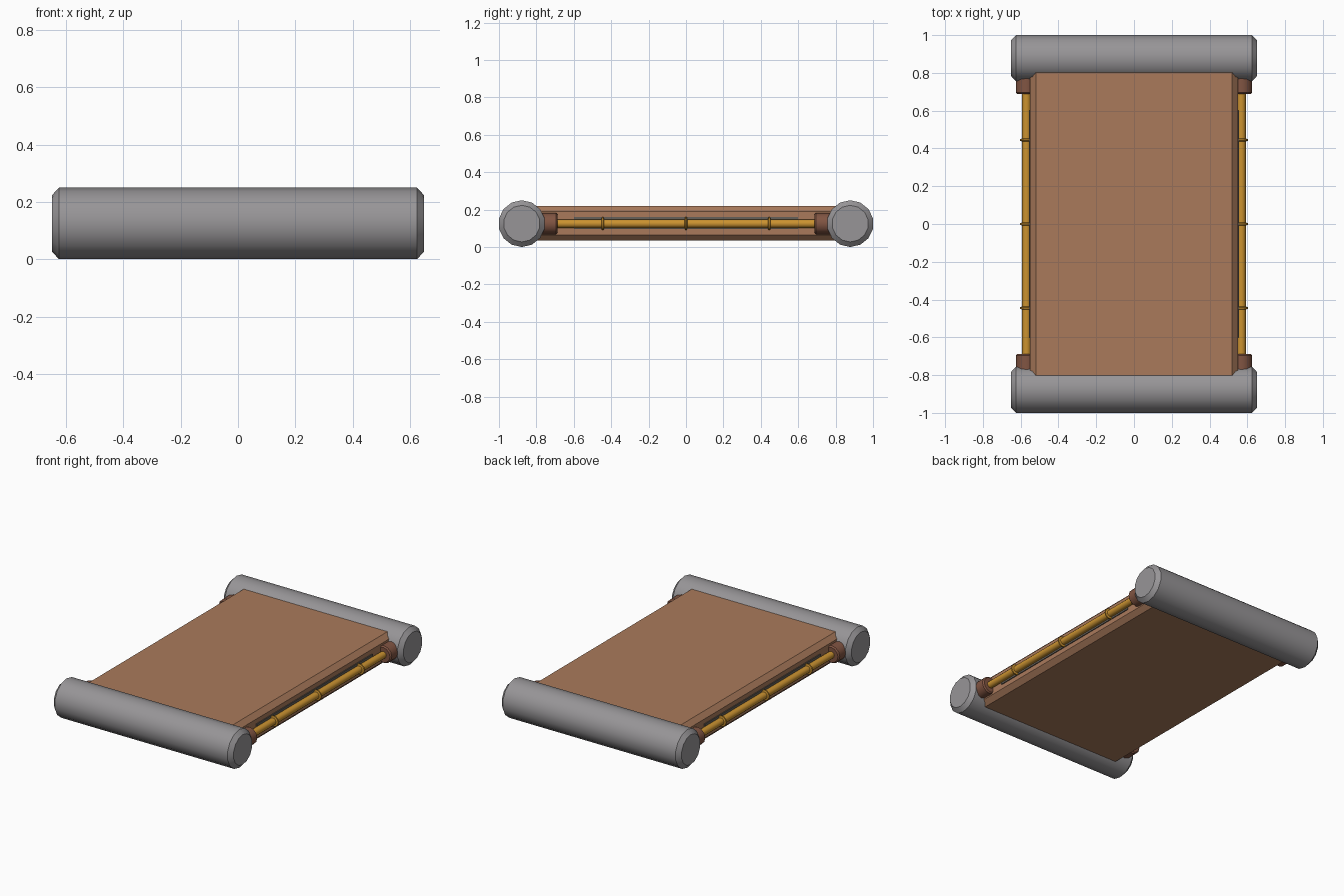
import bpy, bmesh, math
from mathutils import Matrix

if "Cube" in bpy.data.objects:
    bpy.data.objects.remove(bpy.data.objects["Cube"])


def mat(name, col):
    m = bpy.data.materials.new(name)
    m.diffuse_color = (*col, 1)
    m.use_nodes = True
    m.node_tree.nodes["Principled BSDF"].inputs["Base Color"].default_value = m.diffuse_color
    return m


GREY = mat("grey metal", (0.31, 0.30, 0.31))
TAN = mat("tan board", (0.40, 0.195, 0.105))
BROWN = mat("brown socket", (0.22, 0.09, 0.055))
GOLD = mat("gold rod", (0.60, 0.29, 0.03))
DARK = mat("dark grey strip", (0.13, 0.115, 0.10))


def finish(bm, name, material, smooth=True):
    bmesh.ops.recalc_face_normals(bm, faces=bm.faces)
    me = bpy.data.meshes.new(name)
    bm.to_mesh(me)
    bm.free()
    me.materials.append(material)
    ob = bpy.data.objects.new(name, me)
    bpy.context.collection.objects.link(ob)
    if smooth:
        bpy.ops.object.select_all(action='DESELECT')
        ob.select_set(True)
        bpy.context.view_layer.objects.active = ob
        bpy.ops.object.shade_smooth_by_angle(angle=math.radians(32))
    return ob


def lathe(name, profile, axis, n, loc, material):
    """Closed solid of (position, radius) rings along x or y."""
    bm = bmesh.new()
    rings = []
    for t, r in profile:
        ring = []
        for i in range(n):
            a = 2 * math.pi * i / n
            s, c = r * math.sin(a), r * math.cos(a)
            ring.append(bm.verts.new((t, s, c) if axis == 'x' else (s, t, c)))
        rings.append(ring)
    for a, b in zip(rings, rings[1:]):
        for i in range(n):
            j = (i + 1) % n
            bm.faces.new((a[i], a[j], b[j], b[i]))
    bm.faces.new(rings[0])
    bm.faces.new(rings[-1])
    bmesh.ops.translate(bm, verts=bm.verts, vec=loc)
    return finish(bm, name, material)


def box(name, size, loc, material):
    bm = bmesh.new()
    bmesh.ops.create_cube(bm, size=1, matrix=Matrix.Translation(loc) @ Matrix.Diagonal((*size, 1)))
    return finish(bm, name, material, False)


ZC = 0.125

# end rollers
for s, side in ((-1, "front"), (1, "back")):
    lathe(side + "_roller", [(-0.65, 0.098), (-0.625, 0.125), (0.625, 0.125), (0.65, 0.098)],
          'x', 14, (0, s * 0.878, ZC), GREY)

# board with chamfered long edges
prof = [(0.52, 0.22), (0.55, 0.19), (0.55, 0.065), (0.52, 0.035)]
prof += [(-x, z) for x, z in reversed(prof)]
bm = bmesh.new()
a = [bm.verts.new((x, -0.805, z)) for x, z in prof]
b = [bm.verts.new((x, 0.805, z)) for x, z in prof]
bm.faces.new(a)
bm.faces.new(b)
for i in range(8):
    j = (i + 1) % 8
    bm.faces.new((a[i], a[j], b[j], b[i]))
finish(bm, "board", TAN, False)

# side rods with bands, sockets and backing strips
for sx, side in ((-1, "left"), (1, "right")):
    x = sx * 0.569
    box(side + "_strip", (0.02, 1.2, 0.065), (sx * 0.546, 0, 0.1275), DARK)
    lathe(side + "_rod", [(-0.75, 0.023), (0.75, 0.023)], 'y', 12, (x, 0, ZC), GOLD)
    for k, y in enumerate((-0.445, 0, 0.445)):
        lathe(f"{side}_band_{k}", [(-0.007, 0.025), (-0.004, 0.035), (0.004, 0.035), (0.007, 0.025)],
              'y', 12, (x, y, ZC), GOLD)
    for sy, end in ((-1, "front"), (1, "back")):
        lathe(f"{side}_{end}_socket",
              [(sy * 0.687, 0.049), (sy * 0.695, 0.057), (sy * 0.80, 0.057)],
              'y', 12, (x, 0, ZC), BROWN)
